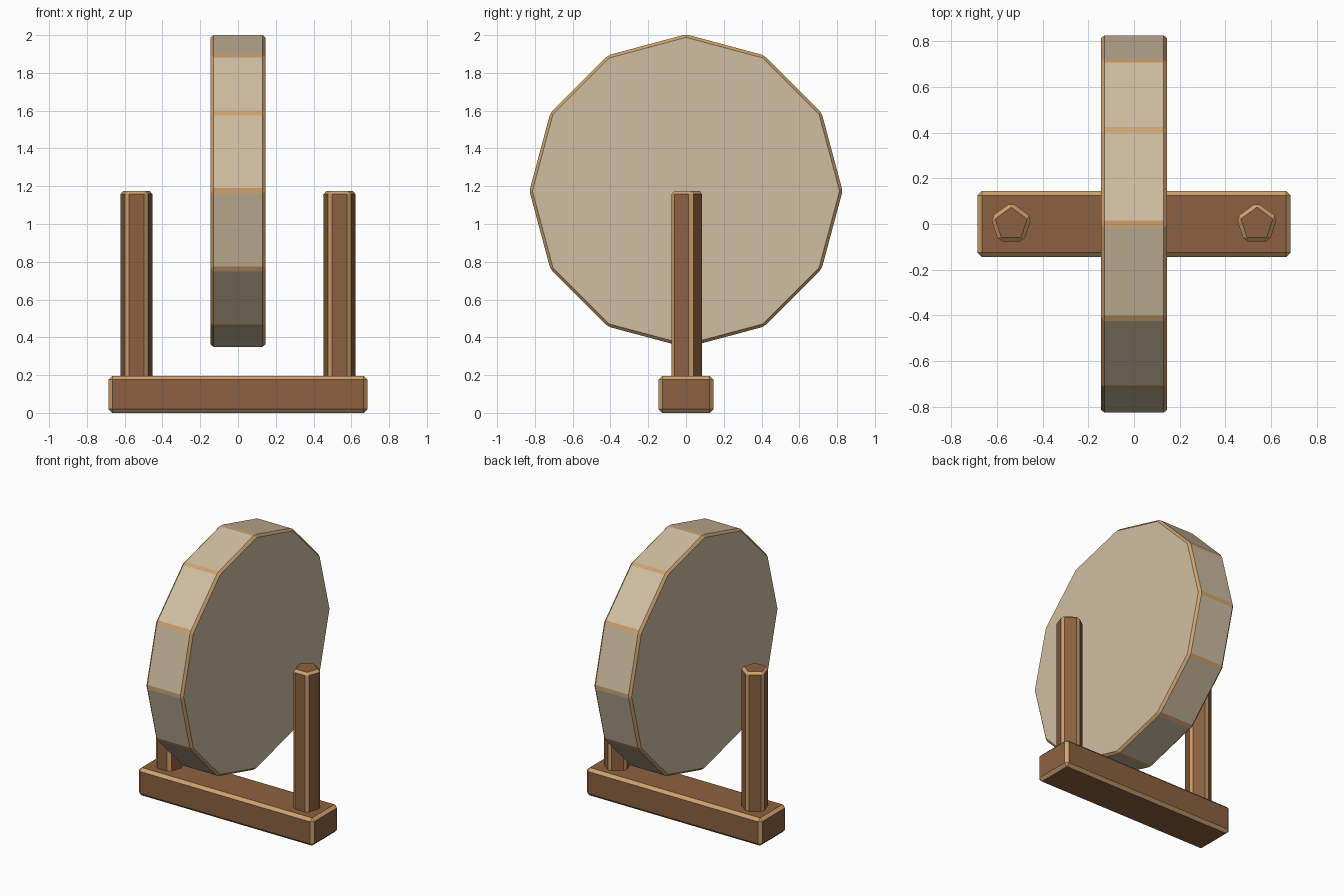
import bpy, bmesh, math
from mathutils import Vector

if "Cube" in bpy.data.objects:
    bpy.data.objects.remove(bpy.data.objects["Cube"])


def material(name, rgb):
    def lin(c):
        c /= 255
        return c / 12.92 if c <= 0.04045 else ((c + 0.055) / 1.055) ** 2.4
    m = bpy.data.materials.new(name)
    m.diffuse_color = (*[lin(c) for c in rgb], 1)
    m.use_nodes = True
    m.node_tree.nodes["Principled BSDF"].inputs["Base Color"].default_value = m.diffuse_color
    return m


wood = material("brown wood", (140, 97, 64))
stone = material("pale stone", (207, 190, 161))
edge = material("worn edge", (208, 162, 110))


def prism(name, profile, start, sweep, mat, bevel):
    """Extrude a closed profile along sweep, with chamfers in the worn edge colour."""
    bm = bmesh.new()
    face = bm.faces.new([bm.verts.new(p) for p in profile])
    ext = bmesh.ops.extrude_face_region(bm, geom=[face])
    moved = [v for v in ext["geom"] if isinstance(v, bmesh.types.BMVert)]
    bmesh.ops.translate(bm, verts=moved, vec=sweep)
    bmesh.ops.translate(bm, verts=bm.verts[:], vec=start)
    bmesh.ops.recalc_face_normals(bm, faces=bm.faces[:])
    me = bpy.data.meshes.new(name)
    bm.to_mesh(me)
    bm.free()
    me.materials.append(mat)
    me.materials.append(edge)
    ob = bpy.data.objects.new(name, me)
    bpy.context.collection.objects.link(ob)
    mod = ob.modifiers.new("chamfer", "BEVEL")
    mod.width = bevel
    mod.segments = 1
    mod.limit_method = 'ANGLE'
    mod.angle_limit = math.radians(20)
    mod.material = 1
    return ob


def ring(n, r):
    return [(r * math.sin(math.tau * i / n), r * math.cos(math.tau * i / n)) for i in range(n)]


# base beam
bx, by = 0.685, 0.145
prism("base_beam", [(-bx, -by, 0), (bx, -by, 0), (bx, by, 0), (-bx, by, 0)],
      (0, 0, 0), Vector((0, 0, 0.196)), wood, 0.02)

# five-sided posts, sunk slightly into the base
for side, label in ((-1, "left"), (1, "right")):
    prism(label + "_post", [(x, y, 0) for x, y in ring(5, 0.0945)],
          (side * 0.5375, 0, 0.15), Vector((0, 0, 1.025)), wood, 0.017)

# twelve-sided grinding wheel between the posts
prism("wheel", [(0, y, z) for y, z in ring(12, 0.829)],
      (-0.145, 0, 1.175), Vector((0.29, 0, 0)), stone, 0.0155)
